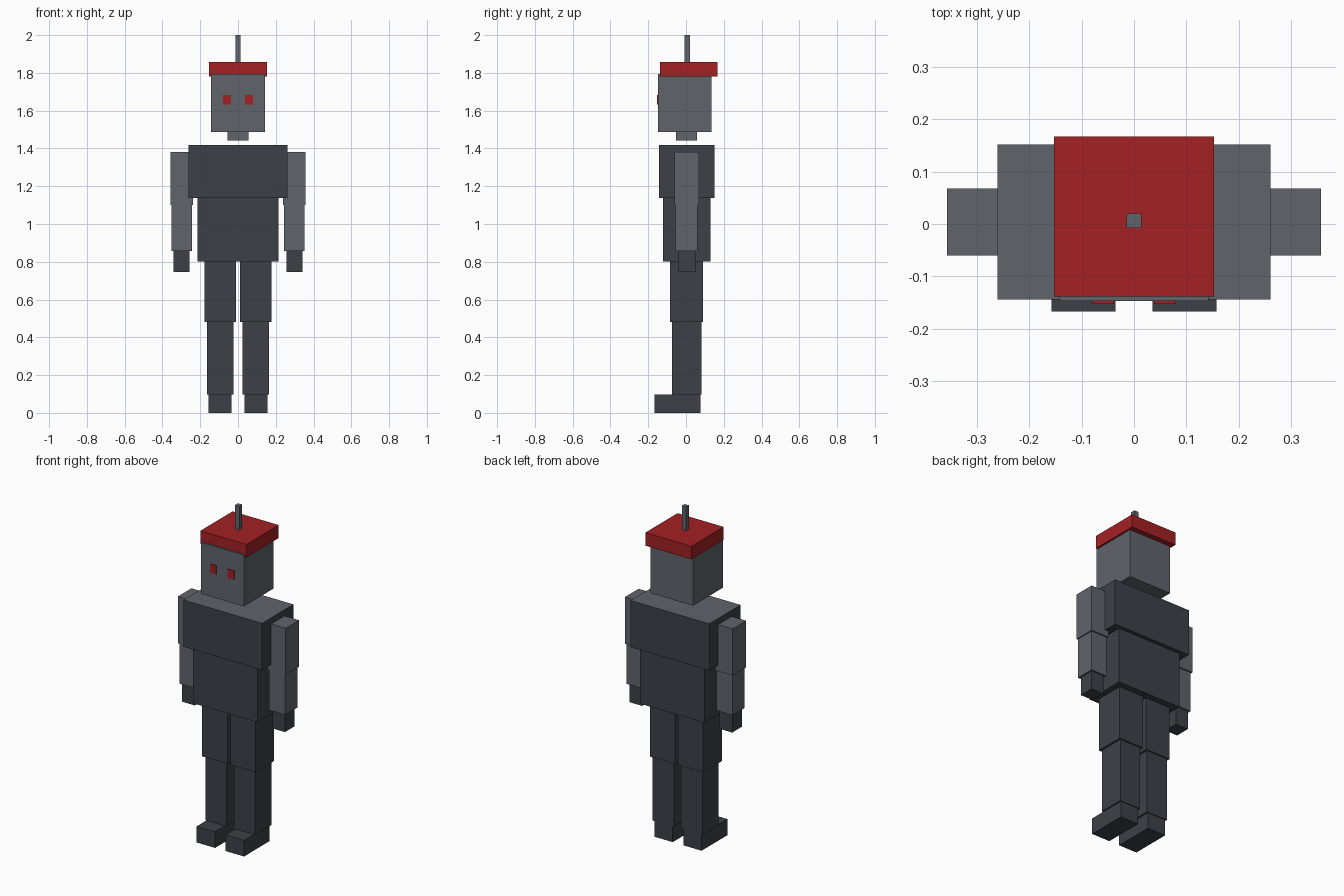
import bpy
import bmesh

if "Cube" in bpy.data.objects:
    bpy.data.objects.remove(bpy.data.objects["Cube"])


def material(name, rgb):
    m = bpy.data.materials.new(name)
    m.diffuse_color = (*rgb, 1.0)
    m.use_nodes = True
    m.node_tree.nodes["Principled BSDF"].inputs["Base Color"].default_value = m.diffuse_color
    return m


GREY = material("mid_grey", (0.115, 0.128, 0.148))
DARK = material("dark_grey", (0.046, 0.053, 0.064))
RED = material("red", (0.37, 0.015, 0.017))


def box(name, x, y, z, mat, top=None):
    """Box from (min, max) ranges, with an optional colour for its top face."""
    bm = bmesh.new()
    bmesh.ops.create_cube(bm, size=1.0)
    for v in bm.verts:
        v.co = [lo + (c + 0.5) * (hi - lo) for c, (lo, hi) in zip(v.co, (x, y, z))]
    bm.normal_update()
    me = bpy.data.meshes.new(name)
    me.materials.append(mat)
    if top:
        me.materials.append(top)
        for f in bm.faces:
            f.material_index = int(f.normal.z > 0.5)
    bm.to_mesh(me)
    bm.free()
    ob = bpy.data.objects.new(name, me)
    bpy.context.collection.objects.link(ob)
    return ob


def pair(name, x, y, z, mat):
    """Matching boxes on the left and right sides."""
    box(name + "_right", x, y, z, mat)
    box(name + "_left", (-x[1], -x[0]), y, z, mat)


# Head, cap and antenna
box("antenna", (-0.014, 0.014), (-0.008, 0.020), (1.858, 2.0), GREY)
box("cap", (-0.153, 0.153), (-0.138, 0.167), (1.78, 1.858), RED)
box("head", (-0.142, 0.142), (-0.147, 0.135), (1.487, 1.795), GREY)
box("neck", (-0.056, 0.056), (-0.054, 0.057), (1.442, 1.487), GREY)
pair("eye", (0.038, 0.079), (-0.153, -0.145), (1.633, 1.684), RED)

# Torso, with a lighter shoulder surface
box("chest", (-0.261, 0.261), (-0.144, 0.152), (1.137, 1.417), DARK, GREY)
box("abdomen", (-0.214, 0.214), (-0.121, 0.129), (0.802, 1.137), DARK)

# Arms
pair("upper_arm", (0.239, 0.357), (-0.060, 0.068), (1.10, 1.38), GREY)
pair("forearm", (0.244, 0.351), (-0.055, 0.060), (0.858, 1.10), GREY)
pair("hand", (0.257, 0.341), (-0.042, 0.049), (0.747, 0.858), DARK)

# Legs
pair("thigh", (0.011, 0.177), (-0.086, 0.090), (0.48, 0.802), DARK)
pair("shin", (0.024, 0.165), (-0.074, 0.081), (0.097, 0.48), DARK)
pair("foot", (0.035, 0.157), (-0.167, 0.076), (0.0, 0.097), DARK)
